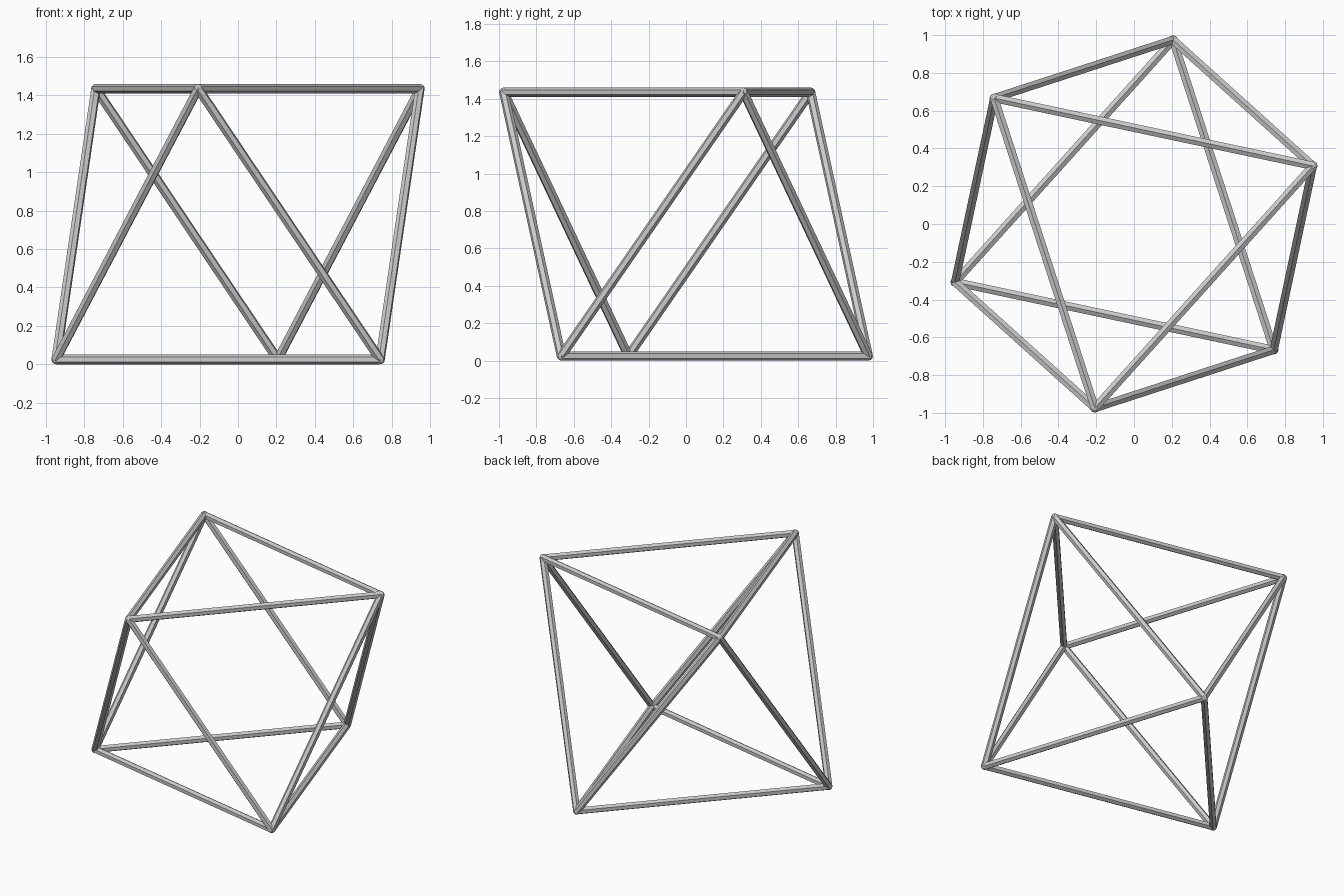
import bpy
from math import cos, sin, radians
from mathutils import Vector, Matrix

cube = bpy.data.objects.get("Cube")
if cube:
    bpy.data.objects.remove(cube)

RADIUS = 0.025      # rod radius
SIDES = 6
RING = 0.996        # distance of the corners from the vertical axis
LOW, HIGH = RADIUS, 1.435

grey = bpy.data.materials.new("light_grey")
grey.use_nodes = True
colour = (0.6, 0.6, 0.6, 1)
grey.diffuse_color = colour
grey.node_tree.nodes["Principled BSDF"].inputs["Base Color"].default_value = colour


def corner(angle, z):
    return Vector((RING * cos(radians(angle)), RING * sin(radians(angle)), z))


def finish(name):
    obj = bpy.context.object
    obj.name = name
    obj.data.materials.append(grey)
    return obj


def rod(name, a, b):
    """Faceted rod from a to b, with one ridge facing up."""
    bpy.ops.mesh.primitive_cylinder_add(vertices=SIDES, radius=RADIUS, depth=(b - a).length)
    obj = finish(name)
    along = (b - a).normalized()
    side = Vector((0, 0, 1)).cross(along).normalized()
    up = along.cross(side)
    turn = Matrix((side, up, along)).transposed().to_4x4()
    obj.matrix_world = Matrix.Translation((a + b) / 2) @ turn


# Two opposed triangles, the upper one turned by 60 degrees
top = [corner(18 + 120 * i, HIGH) for i in range(3)]
bottom = [corner(78 + 120 * i, LOW) for i in range(3)]

# Triangle rods and the zigzag of struts between them
for i in range(3):
    j = (i + 1) % 3
    rod(f"top_rod_{i + 1}", top[i], top[j])
    rod(f"bottom_rod_{i + 1}", bottom[i], bottom[j])
    rod(f"strut_{2 * i + 1}", bottom[i], top[i])
    rod(f"strut_{2 * i + 2}", bottom[i], top[j])

# Rounded corner joints
for i, point in enumerate(top + bottom):
    bpy.ops.mesh.primitive_uv_sphere_add(segments=8, ring_count=6, radius=RADIUS, location=point)
    finish(f"corner_joint_{i + 1}")
